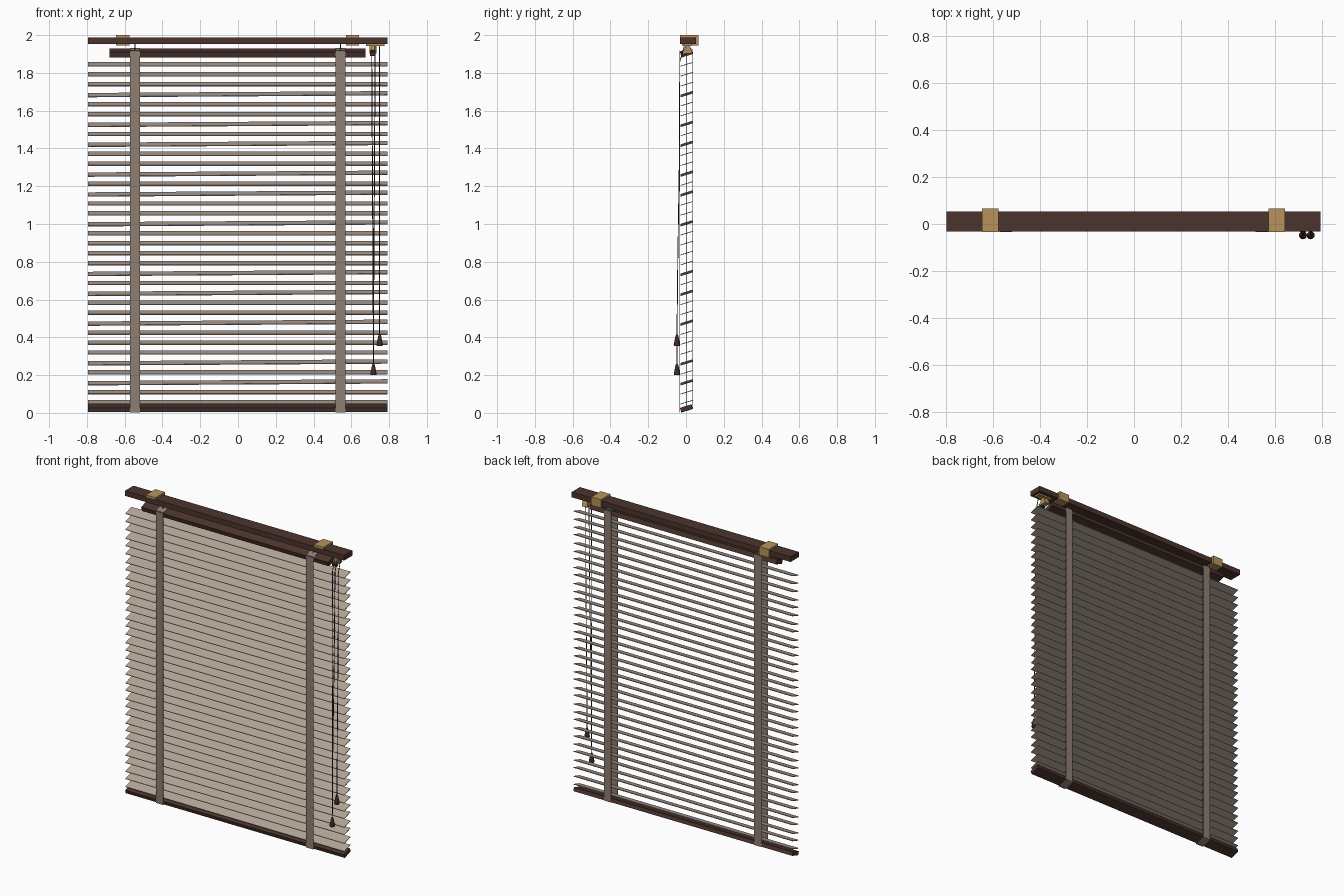
import bpy, bmesh, math
from mathutils import Matrix, Vector

if "Cube" in bpy.data.objects:
    bpy.data.objects.remove(bpy.data.objects["Cube"])


def material(name, srgb):
    m = bpy.data.materials.new(name)
    m.diffuse_color = [(c / 255 / 12.92 if c < 11 else ((c / 255 + 0.055) / 1.055) ** 2.4) for c in srgb] + [1]
    m.use_nodes = True
    m.node_tree.nodes["Principled BSDF"].inputs["Base Color"].default_value = m.diffuse_color
    return m


WOOD = material("dark_wood", (76, 52, 45))
SLAT = material("slat_taupe", (182, 166, 153))
TAPE = material("tape_taupe", (142, 126, 115))
BRASS = material("brass", (182, 148, 92))
CORD = material("cord_dark", (62, 50, 46))
TASSEL = material("tassel_wood", (66, 44, 39))


def finish(bm, name, mat):
    bmesh.ops.recalc_face_normals(bm, faces=bm.faces)
    me = bpy.data.meshes.new(name)
    bm.to_mesh(me)
    bm.free()
    me.materials.append(mat)
    ob = bpy.data.objects.new(name, me)
    bpy.context.collection.objects.link(ob)
    return ob


def box(name, centre, size, mat, pitch=0.0, roll=0.0):
    """Box tilted about x by pitch and about y by roll."""
    bm = bmesh.new()
    bmesh.ops.create_cube(bm, size=1)
    m = (Matrix.Translation(centre) @ Matrix.Rotation(roll, 4, 'Y')
         @ Matrix.Rotation(pitch, 4, 'X') @ Matrix.Diagonal((*size, 1)))
    bm.transform(m)
    return finish(bm, name, mat)


def span(name, lo, hi, mat):
    lo, hi = Vector(lo), Vector(hi)
    return box(name, (lo + hi) / 2, hi - lo, mat)


def extrude_yz(name, profile, x0, x1, mat):
    bm = bmesh.new()
    a = [bm.verts.new((x0, y, z)) for y, z in profile]
    face = bm.faces.new(a)
    res = bmesh.ops.extrude_face_region(bm, geom=[face])
    bmesh.ops.translate(bm, vec=(x1 - x0, 0, 0),
                        verts=[v for v in res["geom"] if isinstance(v, bmesh.types.BMVert)])
    return finish(bm, name, mat)


def cord(name, points, radius=0.0025):
    cu = bpy.data.curves.new(name, 'CURVE')
    cu.dimensions = '3D'
    cu.bevel_depth = radius
    cu.bevel_resolution = 1
    cu.use_fill_caps = True
    sp = cu.splines.new('POLY')
    sp.points.add(len(points) - 1)
    for p, co in zip(sp.points, points):
        p.co = (*co, 1)
    cu.materials.append(CORD)
    ob = bpy.data.objects.new(name, cu)
    bpy.context.collection.objects.link(ob)


def lathe(name, x, y, rings, mat, n=12):
    bm = bmesh.new()
    loops = [[bm.verts.new((x + r * math.cos(2 * math.pi * i / n),
                            y + r * math.sin(2 * math.pi * i / n), z)) for i in range(n)]
             for r, z in rings]
    for a, b in zip(loops, loops[1:]):
        for i in range(n):
            bm.faces.new((a[i], a[(i + 1) % n], b[(i + 1) % n], b[i]))
    bm.faces.new(loops[0])
    bm.faces.new(loops[-1])
    ob = finish(bm, name, mat)
    ob.data.shade_smooth()
    ob.data.set_sharp_from_angle(angle=math.radians(35))


TILT = math.radians(17)
XC = -0.002

# Fixed rail at the top, tilting rail below it, bottom rail
span("head_rail", (-0.795, -0.032, 1.953), (0.791, 0.053, 1.987), WOOD)
box("tilt_rail", (XC, 0.002, 1.905), (1.355, 0.062, 0.03), WOOD, TILT)
box("bottom_rail", (XC, 0.002, 0.0245), (1.586, 0.064, 0.024), WOOD, TILT)

# Slats, some of them hanging slightly crooked
crooked = {3, 6, 8, 11, 13, 16, 21, 23, 26, 30, 32}
for i in range(35):
    z = 1.845 - i * 0.0526
    box(f"slat_{i + 1}", (XC, 0.002, z), (1.586, 0.066, 0.004), SLAT, TILT,
        -0.0062 if i in crooked else 0)

# Ladder tapes front and back, lift cords through the slats
for side, x in (("left", -0.545), ("right", 0.543)):
    for where, y, z0, z1 in (("front", -0.0325, 0.003, 1.918), ("back", 0.0365, 0.022, 1.927)):
        span(f"{where}_tape_{side}", (x - 0.0265, y - 0.001, z0), (x + 0.0265, y + 0.001, z1), TAPE)
    # tape folded over the tilt rail and under the bottom rail
    box(f"tape_top_{side}", (x, -0.003, 1.921), (0.053, 0.066, 0.002), TAPE, TILT)
    box(f"tape_under_{side}", (x, 0.0055, 0.012), (0.053, 0.064, 0.002), TAPE, TILT)
    cord(f"lift_cord_{side}", [(x, 0.002, 0.03), (x, 0.002, 1.955)], 0.002)

# C-shaped brass brackets that hold the head rail
c_shape = [(-0.033, 2.0), (0.065, 2.0), (0.065, 1.945), (-0.02, 1.945),
           (-0.02, 1.953), (0.053, 1.953), (0.053, 1.987), (-0.033, 1.987)]
for side, x in (("left", -0.61), ("right", 0.606)):
    extrude_yz(f"bracket_{side}", c_shape, x - 0.035, x + 0.035, BRASS)

# Brass cord lock under the right end of the rail
span("lock_plate", (0.678, -0.012, 1.943), (0.776, 0.03, 1.953), BRASS)
extrude_yz("lock_body", [(-0.002, 1.943), (0.02, 1.943), (0.034, 1.903), (-0.02, 1.903)],
           0.696, 0.732, BRASS)
box("lock_roller", (0.714, -0.017, 1.905), (0.03, 0.02, 0.026), WOOD, TILT)

# Pull cords in pairs with tassels
for label, x, z in (("long", 0.717, 0.2), ("short", 0.75, 0.355)):
    for k, s in (("a", -1), ("b", 1)):
        if label == "short" and s < 0:
            continue
        dx = 0.009 * s if label == "long" else 0
        cord(f"{label}_cord_{k}", [(x + dx, -0.008, 1.945), (x + dx, -0.033, 1.86),
                                   (x + dx * 0.6, -0.036, 1.3), (x + dx * 0.2, -0.045, 0.7),
                                   (x, -0.048, z + 0.05)], 0.0025)
    lathe(f"{label}_tassel", x, -0.048,
          [(0.015, z), (0.017, z + 0.006), (0.008, z + 0.05), (0.005, z + 0.06)], TASSEL)
